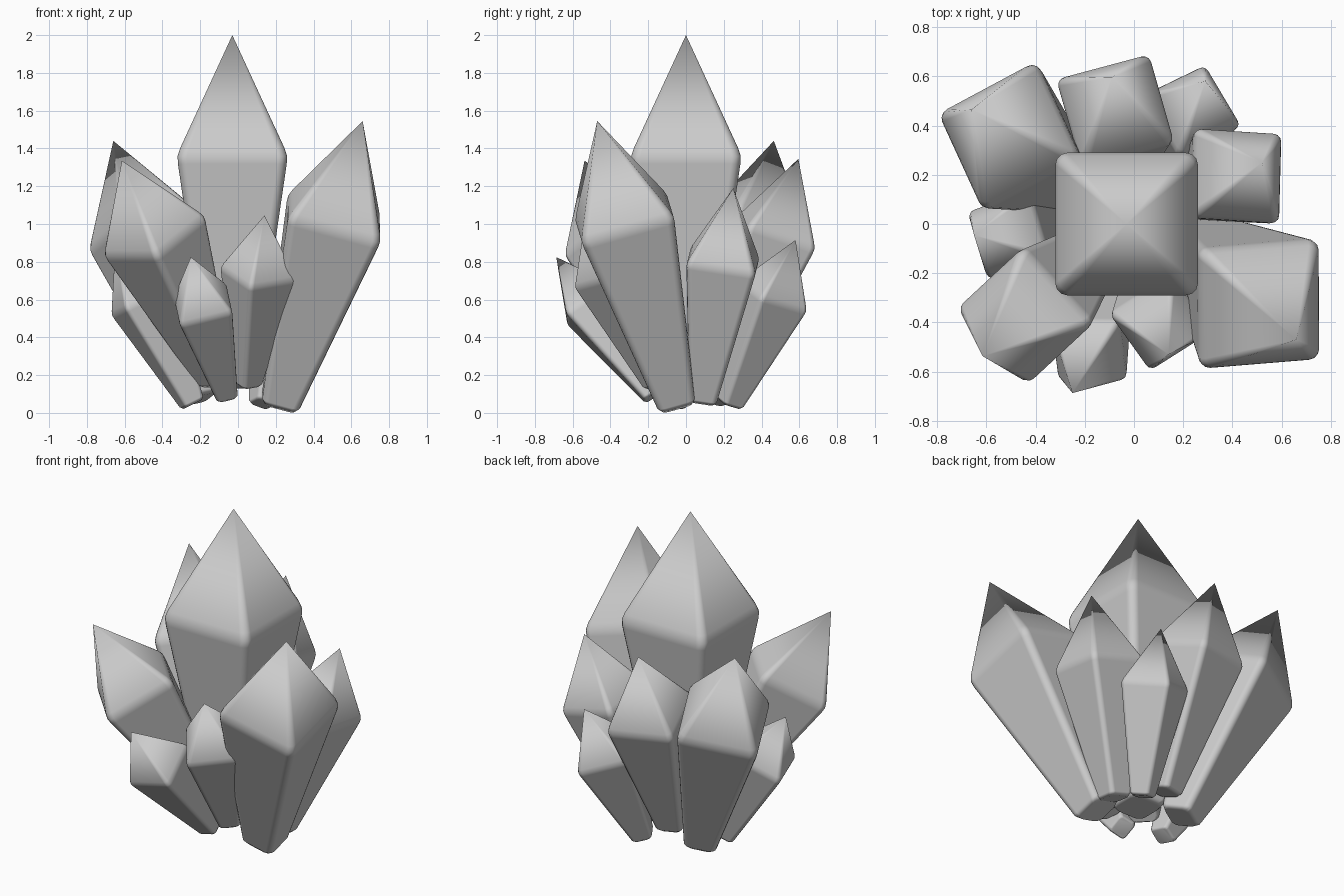
import bpy, bmesh, math
from mathutils import Vector

if "Cube" in bpy.data.objects:
    bpy.data.objects.remove(bpy.data.objects["Cube"])

# Cross-section rings: (fraction along axis, half width, corner radius), relative to shoulder half width
RINGS = [(0.0, 0.33, 0.15), (0.018, 0.41, 0.15), (0.635, 0.993, 0.17),
         (0.657, 1.0, 0.17), (0.68, 0.953, 0.16)]
SEG = 3  # segments per rounded corner


def rounded_square(h, r):
    pts = []
    for k in range(4):
        a0 = k * math.pi / 2
        c = Vector((h - r, h - r))
        for _ in range(k):
            c = Vector((-c.y, c.x))
        for i in range(SEG + 1):
            a = a0 + i / SEG * math.pi / 2
            pts.append((c.x + r * math.cos(a), c.y + r * math.sin(a)))
    return pts


def crystal(name, base, apex, corner):
    """Tapered square crystal; corner = xy direction of one shoulder corner."""
    base, apex = Vector(base), Vector(apex)
    axis = apex - base
    length = axis.length
    w = axis.normalized()
    cx, cy = corner
    c = Vector((cx, cy, -(cx * w.x + cy * w.y) / w.z)).normalized()
    d = w.cross(c)
    u, v = (c - d).normalized(), (c + d).normalized()
    half = 0.155 * length

    bm = bmesh.new()
    loops = []
    for t, h, r in RINGS:
        o = base + axis * t
        loops.append([bm.verts.new(o + (u * x + v * y) * half)
                      for x, y in rounded_square(h, r)])
    n = len(loops[0])
    for a, b in zip(loops, loops[1:]):
        for i in range(n):
            j = (i + 1) % n
            bm.faces.new((a[i], a[j], b[j], b[i]))
    tip = bm.verts.new(apex)
    for i in range(n):
        bm.faces.new((loops[-1][i], loops[-1][(i + 1) % n], tip))
    bm.faces.new(loops[0][::-1])
    bmesh.ops.recalc_face_normals(bm, faces=bm.faces[:])
    for f in bm.faces:
        f.smooth = True
    me = bpy.data.meshes.new(name)
    bm.to_mesh(me)
    bm.free()
    ob = bpy.data.objects.new(name, me)
    bpy.context.collection.objects.link(ob)
    # Keep the broad facets flat with soft bevelled edges
    ob.modifiers.new("facet_normals", 'WEIGHTED_NORMAL').weight = 100


# Main upright crystal and the ring of leaning ones
CRYSTALS = [
    ("center_crystal", (-0.03, 0, 0.13), (-0.03, 0, 2.0), (1, -1)),
    ("front_right_crystal", (0.22, -0.05, 0.04), (0.66, -0.47, 1.545), (0.23, -0.21)),
    ("front_left_crystal", (-0.11, -0.06, 0.17), (-0.615, -0.537, 1.335), (0.01, -0.25)),
    ("front_small_crystal", (-0.06, -0.17, 0.09), (-0.25, -0.687, 0.825), (0.135, -0.105)),
    ("front_middle_crystal", (0.05, -0.15, 0.15), (0.14, -0.53, 1.045), (-0.045, -0.195)),
    ("right_crystal", (0.22, 0.09, 0.06), (0.52, 0.25, 1.19), (0.17, -0.19)),
    ("back_right_crystal", (0.13, 0.23, 0.045), (0.29, 0.58, 0.915), (0.05, 0.175)),
    ("back_crystal", (-0.05, 0.20, 0.15), (-0.09, 0.595, 1.345), (0.135, 0.225)),
    ("back_left_crystal", (-0.21, 0.15, 0.07), (-0.66, 0.465, 1.44), (0.10, 0.28)),
    ("left_crystal", (-0.24, -0.04, 0.045), (-0.65, -0.045, 0.88), (-0.15, 0.085)),
]
for args in CRYSTALS:
    crystal(*args)
